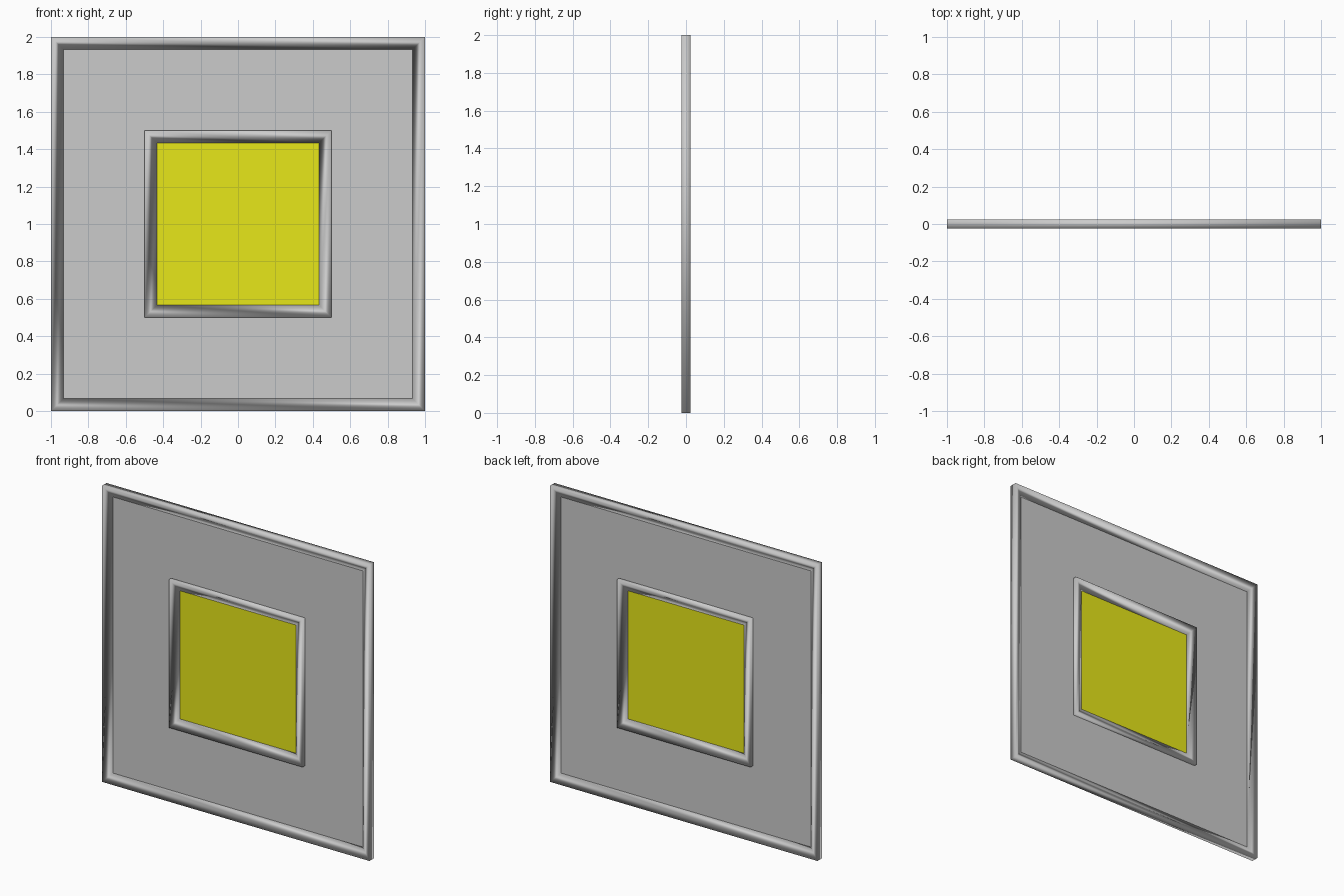
import bpy, bmesh

if "Cube" in bpy.data.objects:
    bpy.data.objects.remove(bpy.data.objects["Cube"])

CZ = 1.0       # height of the panel centre
HALF_T = 0.025 # half thickness of the trim
TRIM_W = 0.067 # width of the trim


def finish(name, bm, smooth=False):
    bmesh.ops.recalc_face_normals(bm, faces=bm.faces)
    me = bpy.data.meshes.new(name)
    bm.to_mesh(me)
    bm.free()
    for p in me.polygons:
        p.use_smooth = smooth
    ob = bpy.data.objects.new(name, me)
    bpy.context.collection.objects.link(ob)
    return ob


def square(bm, half, y):
    return [bm.verts.new((sx * half, y, CZ + sz * half))
            for sx, sz in ((-1, -1), (1, -1), (1, 1), (-1, 1))]


def bridge(bm, a, b):
    for i in range(4):
        j = (i + 1) % 4
        bm.faces.new((a[i], a[j], b[j], b[i]))


def trim(name, half):
    # wedge profile: flat outer side tapering to an inner edge on the sheet
    bm = bmesh.new()
    loops = [square(bm, half, -HALF_T), square(bm, half, HALF_T),
             square(bm, half - TRIM_W, 0)]
    for k in range(3):
        bridge(bm, loops[k], loops[(k + 1) % 3])
    return finish(name, bm, smooth=True)


# tapered trims around the wall and the window
trim("wall_trim", 1.0)
trim("window_trim", 0.5)

# thin wall sheet with a square opening
bm = bmesh.new()
bridge(bm, square(bm, 1.0, 0), square(bm, 0.5, 0))
finish("wall_sheet", bm)

# yellow window pane
bm = bmesh.new()
bm.faces.new(square(bm, 0.5, 0))
pane = finish("window_pane", bm)
mat = bpy.data.materials.new("yellow_glass")
mat.diffuse_color = (0.8, 0.8, 0.01, 1)
mat.use_nodes = True
mat.node_tree.nodes["Principled BSDF"].inputs["Base Color"].default_value = mat.diffuse_color
pane.data.materials.append(mat)
